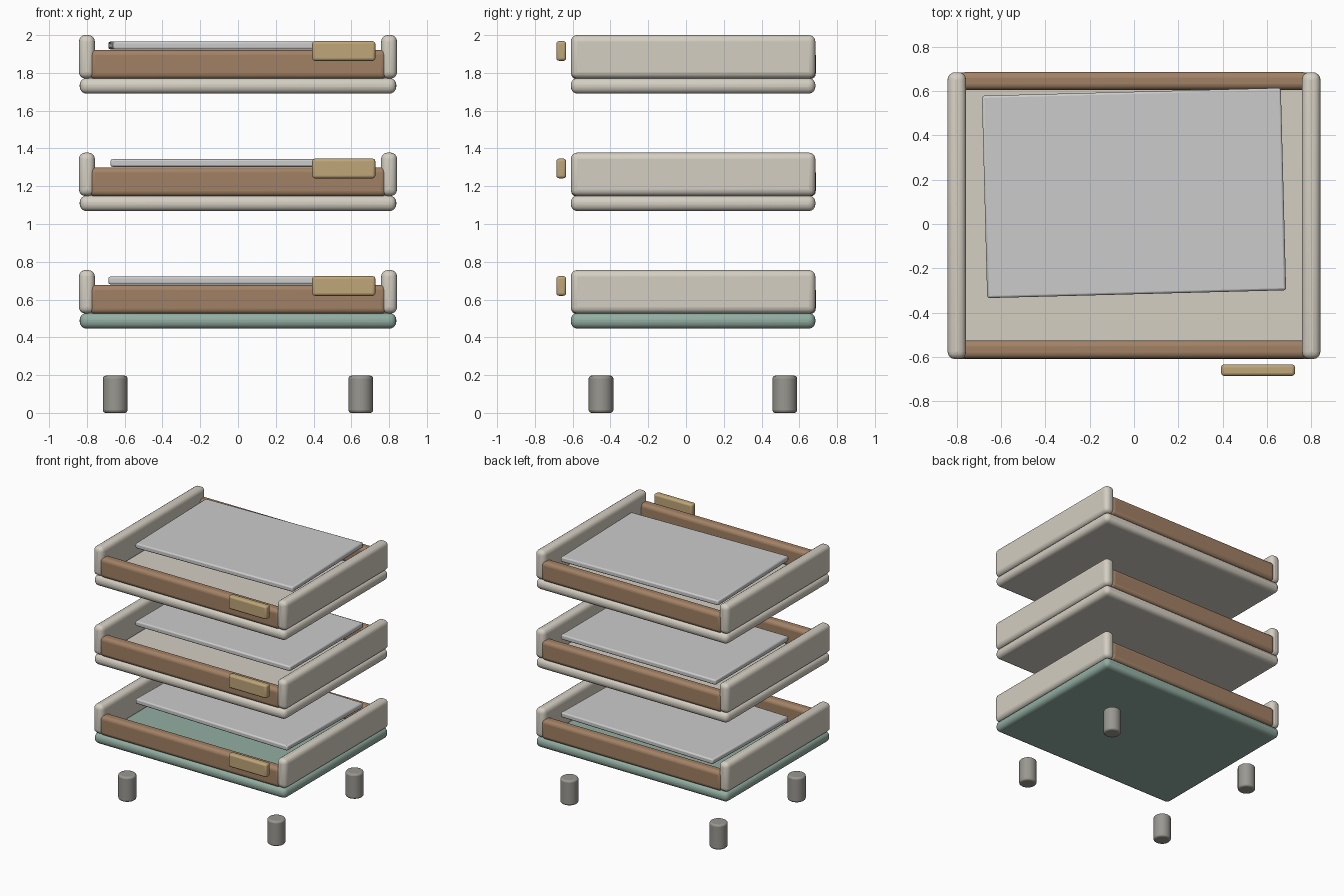
import bpy
from math import radians

if "Cube" in bpy.data.objects:
    bpy.data.objects.remove(bpy.data.objects["Cube"])


def mat(name, rgb):
    m = bpy.data.materials.new(name)
    m.diffuse_color = (*rgb, 1)
    m.use_nodes = True
    m.node_tree.nodes["Principled BSDF"].inputs["Base Color"].default_value = m.diffuse_color
    return m


CREAM = mat("cream", (0.66, 0.62, 0.54))
GREEN = mat("sage", (0.29, 0.42, 0.36))
WOOD = mat("wood", (0.36, 0.22, 0.13))
TAN = mat("tan", (0.52, 0.38, 0.19))
PAPER = mat("paper", (0.78, 0.78, 0.75))
GREY = mat("warm_grey", (0.32, 0.31, 0.28))


def finish(ob, name, material, bevel, segments):
    ob.name = name
    ob.data.materials.append(material)
    b = ob.modifiers.new("rounded_edges", "BEVEL")
    b.width, b.segments = bevel, segments
    b.limit_method, b.angle_limit = "ANGLE", radians(40)
    bpy.ops.object.shade_smooth_by_angle(angle=radians(40))
    return ob


def box(name, x, y, z, material, bevel, segments=4, turn=0):
    """Rounded box from (min, max) pairs on each axis."""
    bpy.ops.mesh.primitive_cube_add(
        size=1, location=[(a + b) / 2 for a, b in (x, y, z)],
        rotation=(0, 0, radians(turn)))
    ob = bpy.context.object
    ob.scale = [b - a for a, b in (x, y, z)]
    bpy.ops.object.transform_apply(location=False, rotation=False, scale=True)
    return finish(ob, name, material, bevel, segments)


Y0, Y1 = -0.61, 0.685      # tray depth
levels = [("lower", 0.446, GREEN, -1.5), ("middle", 1.068, CREAM, 0), ("upper", 1.69, CREAM, 1.5)]

for level, z, base_mat, turn in levels:
    top = z + 0.083
    # floor slab
    box(f"{level}_tray_base", (-0.838, 0.838), (Y0, Y1), (z, top), base_mat, 0.036)
    # side walls
    for side, s in (("left", -1), ("right", 1)):
        xs = sorted((s * 0.758, s * 0.842))
        box(f"{level}_{side}_wall", xs, (Y0, Y1), (top - 0.003, z + 0.31), CREAM, 0.034)
    # front and back rails
    for end, ys in (("front", (Y0 + 0.002, Y0 + 0.085)), ("back", (Y1 - 0.08, Y1 + 0.002))):
        box(f"{level}_{end}_rail", (-0.785, 0.785), ys, (top - 0.005, z + 0.232), WOOD, 0.028)
    # paper stack, each slightly turned
    box(f"{level}_paper", (-0.675, 0.675), (-0.317, 0.597), (z + 0.235, z + 0.275),
        PAPER, 0.01, 2, turn)
    # label plate in front of the rail
    box(f"{level}_label_plate", (0.393, 0.727), (-0.686, -0.634), (z + 0.174, z + 0.278),
        TAN, 0.014, 3)

# feet
for fx, side in ((-0.65, "left"), (0.65, "right")):
    for fy, end in ((-0.45, "front"), (0.523, "back")):
        bpy.ops.mesh.primitive_cylinder_add(vertices=32, radius=0.065, depth=0.197,
                                            location=(fx, fy, 0.0985))
        finish(bpy.context.object, f"{end}_{side}_foot", GREY, 0.014, 3)
